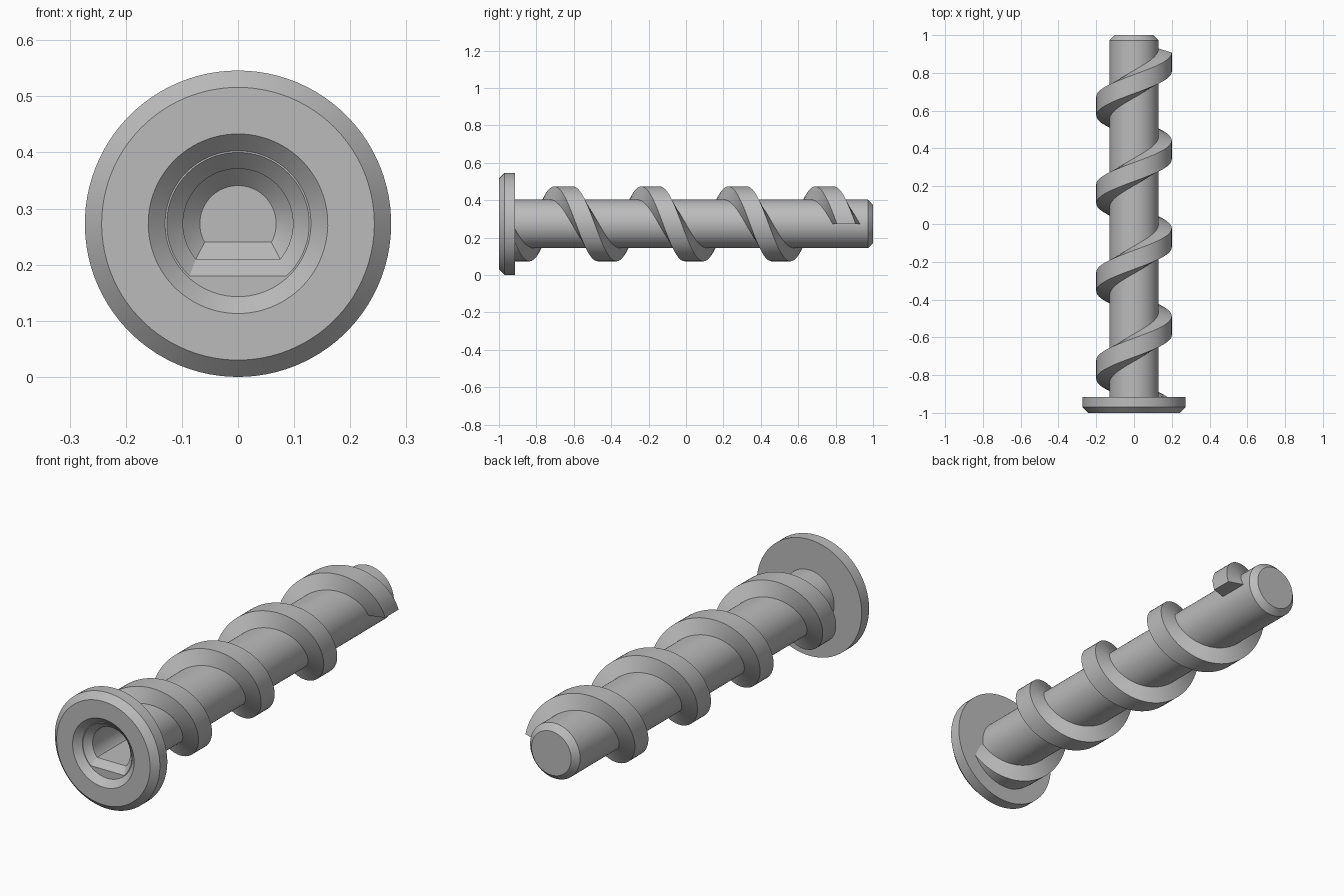
import bpy, bmesh
from math import pi, sin, cos, acos

AXIS_Z = 0.273      # height of the screw axis
ARC, FLAT = 72, 24  # segments around the arc and along the bottom

cube = bpy.data.objects.get("Cube")
if cube:
    bpy.data.objects.remove(cube)

grey = bpy.data.materials.new("plain grey")
grey.use_nodes = True
grey.diffuse_color = (0.5, 0.5, 0.5, 1)
grey.node_tree.nodes["Principled BSDF"].inputs["Base Color"].default_value = (0.5, 0.5, 0.5, 1)


def skin(name, rings):
    """Bridge closed rings of points in order and cap both ends."""
    bm = bmesh.new()
    loops = [[bm.verts.new(p) for p in ring] for ring in rings]
    for a, b in zip(loops, loops[1:]):
        n = len(a)
        for i in range(n):
            j = (i + 1) % n
            bm.faces.new((a[i], a[j], b[j], b[i]))
    bm.faces.new(loops[0])
    bm.faces.new(loops[-1])
    bmesh.ops.recalc_face_normals(bm, faces=bm.faces)
    mesh = bpy.data.meshes.new(name)
    bm.to_mesh(mesh)
    bm.free()
    mesh.materials.append(grey)
    obj = bpy.data.objects.new(name, mesh)
    bpy.context.collection.objects.link(obj)
    bpy.ops.object.select_all(action='DESELECT')
    obj.select_set(True)
    bpy.context.view_layer.objects.active = obj
    bpy.ops.object.shade_smooth_by_angle(angle=pi / 6)
    return obj


def ring(y, r, flat=None):
    """Circle around the axis, or a D shape with its flat side below."""
    half = acos((flat or 0.73 * r) / r)
    pts = []
    for i in range(ARC):
        a = half + (2 * pi - 2 * half) * i / ARC
        pts.append((-r * sin(a), y, AXIS_Z - r * cos(a)))
    for i in range(FLAT):
        t = 2 * i / FLAT - 1
        if flat:
            pts.append((-t * -r * sin(half) * -1, y, AXIS_Z - flat))
        else:
            pts.append((-r * sin(half * t), y, AXIS_Z - r * cos(half * t)))
    return pts


# Hollow body: end cap, shaft, flange, countersink and D-shaped bore
skin("screw_body", [
    ring(1, 0.103), ring(0.972, 0.13), ring(-0.915, 0.13),
    ring(-0.915, 0.273), ring(-0.97, 0.273), ring(-1, 0.243),
    ring(-1, 0.16), ring(-0.97, 0.13),
    ring(-0.97, 0.127, 0.093), ring(-0.94, 0.098, 0.063),
    ring(0.94, 0.098, 0.063), ring(0.97, 0.068, 0.033)])

# Helical thread with a trapezoid section, starting inside the flange
PITCH, END_Y, STEPS = 0.465, 0.857, 64
SECTION = [(-0.075, 0.122), (-0.05, 0.2), (0.05, 0.2), (0.075, 0.122)]
coils = []
for k in range(int(3.97 * STEPS), -1, -1):
    a = 2 * pi * k / STEPS
    y = END_Y - PITCH * k / STEPS
    coils.append([(r * cos(a), max(y + d, -0.93 + 0.001 * i), AXIS_Z + r * sin(a))
                  for i, (d, r) in enumerate(SECTION)])
skin("screw_thread", coils)
